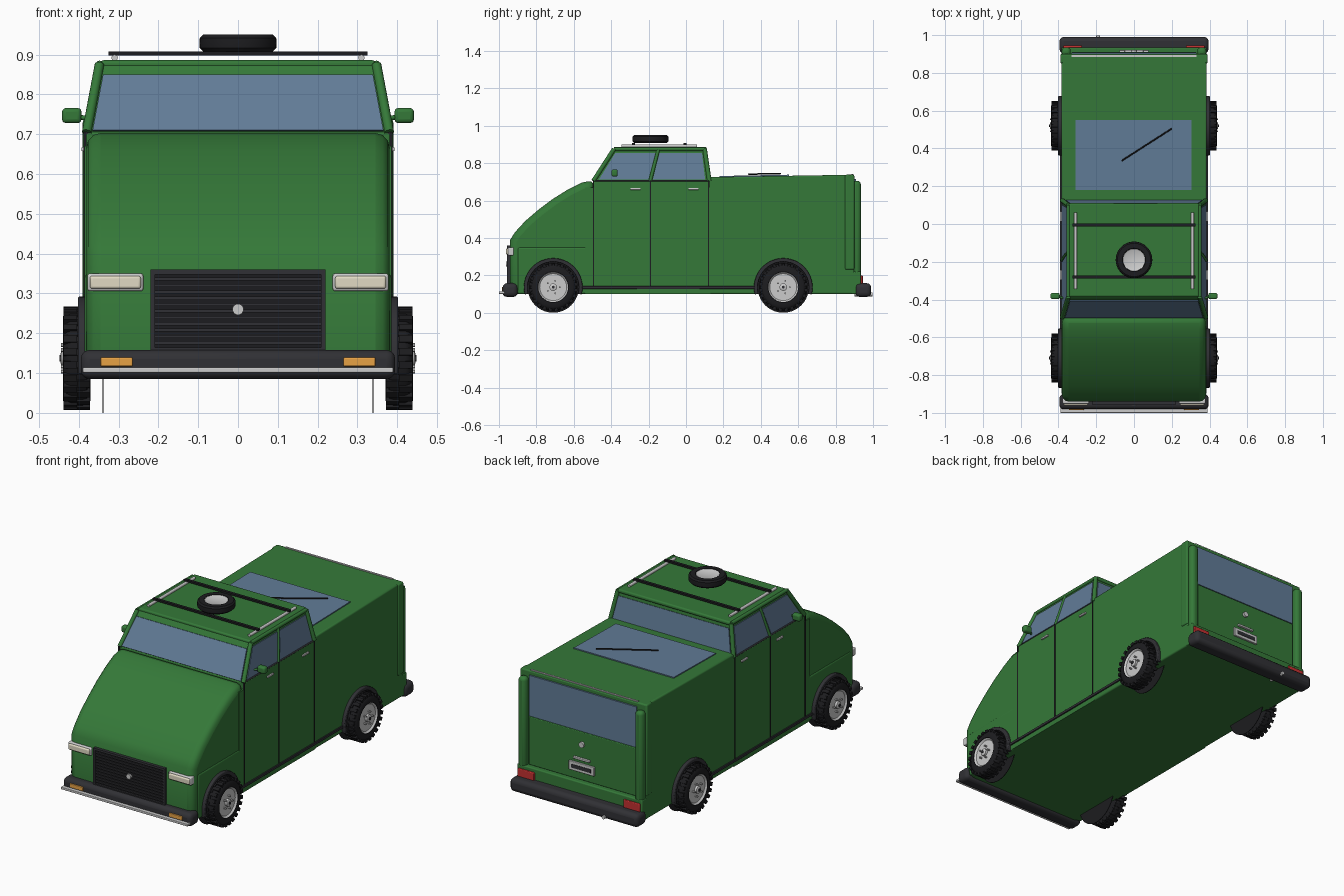
import bpy, bmesh, math
from mathutils import Vector, Matrix

if "Cube" in bpy.data.objects:
    bpy.data.objects.remove(bpy.data.objects["Cube"])

def mat(name, c):
    m = bpy.data.materials.new(name)
    m.diffuse_color = (*c, 1)
    m.use_nodes = True
    m.node_tree.nodes["Principled BSDF"].inputs["Base Color"].default_value = m.diffuse_color
    return m
GREEN = mat("green_paint", (0.035, 0.19, 0.04))
GLASS = mat("glass", (0.12, 0.20, 0.31))
BLACK = mat("rubber", (0.012, 0.012, 0.014))
DARK = mat("dark_trim", (0.03, 0.03, 0.035))
CHROME = mat("chrome", (0.6, 0.6, 0.62))
CREAM = mat("headlight_cream", (0.75, 0.7, 0.55))
AMBER = mat("amber", (0.8, 0.36, 0.06))
RED = mat("red_lens", (0.55, 0.03, 0.03))

def finish(name, bm, m, bevel=0, seg=3):
    bmesh.ops.recalc_face_normals(bm, faces=bm.faces)
    me = bpy.data.meshes.new(name)
    bm.to_mesh(me)
    bm.free()
    ob = bpy.data.objects.new(name, me)
    bpy.context.collection.objects.link(ob)
    me.materials.append(m)
    if bevel:
        b = ob.modifiers.new("bevel", 'BEVEL')
        b.width, b.segments, b.limit_method = bevel, seg, 'ANGLE'
        b.angle_limit = math.radians(40)
    bpy.ops.object.select_all(action='DESELECT')
    ob.select_set(True)
    bpy.context.view_layer.objects.active = ob
    bpy.ops.object.shade_smooth_by_angle(angle=math.radians(35))
    return ob

def box(name, x, y, z, m, bevel=0):
    """box from (min, max) ranges"""
    bm = bmesh.new()
    c = [(a + b) / 2 for a, b in (x, y, z)]
    s = [b - a for a, b in (x, y, z)]
    bmesh.ops.create_cube(bm, size=1, matrix=Matrix.Translation(c) @ Matrix.Diagonal((*s, 1)))
    return finish(name, bm, m, bevel)

def mx(s, a, b):
    return tuple(sorted((s * a, s * b)))

def rod(name, p, q, r, m, n=12):
    p, q = Vector(p), Vector(q)
    d = q - p
    bm = bmesh.new()
    M = Matrix.Translation((p + q) / 2) @ d.to_track_quat('Z', 'Y').to_matrix().to_4x4()
    bmesh.ops.create_cone(bm, cap_ends=True, segments=n, radius1=r, radius2=r, depth=d.length, matrix=M)
    return finish(name, bm, m)

def ball(name, c, r, m):
    bm = bmesh.new()
    bmesh.ops.create_uvsphere(bm, u_segments=16, v_segments=10, radius=r, matrix=Matrix.Translation(c))
    return finish(name, bm, m)

def prism(name, pts, vec, m, bevel=0):
    """solid made by sliding a polygon along vec"""
    bm = bmesh.new()
    f = bm.faces.new([bm.verts.new(p) for p in pts])
    ex = bmesh.ops.extrude_face_region(bm, geom=[f])
    bmesh.ops.translate(bm, vec=vec, verts=[v for v in ex['geom'] if isinstance(v, bmesh.types.BMVert)])
    return finish(name, bm, m, bevel)

def lathe(name, prof, c, axis, m, n=40):
    """turn (radius, height) points around z, then point z along axis"""
    bm = bmesh.new()
    vs = [bm.verts.new((r, 0, h)) for r, h in prof]
    es = [bm.edges.new(e) for e in zip(vs, vs[1:])]
    bmesh.ops.spin(bm, geom=vs + es, axis=(0, 0, 1), cent=(0, 0, 0), angle=2 * math.pi, steps=n)
    bmesh.ops.remove_doubles(bm, verts=bm.verts, dist=1e-5)
    bm.transform(Matrix.Translation(c) @ Vector(axis).to_track_quat('Z', 'Y').to_matrix().to_4x4())
    return finish(name, bm, m)

# Body: rounded nose, door section, rear cargo box and sill block
W = 0.385
nose = [(-0.49, 0.10), (-0.94, 0.10), (-0.94, 0.39), (-0.915, 0.43), (-0.86, 0.49), (-0.79, 0.55),
        (-0.71, 0.61), (-0.63, 0.66), (-0.56, 0.695), (-0.49, 0.71)]
prism("nose_hood", [(-W + 0.004, y, z) for y, z in nose], (2 * W - 0.008, 0, 0), GREEN, 0.035)
box("door_section", (-W, W), (-0.54, 0.13), (0.10, 0.67), GREEN)
box("beltline", (-W, W), (-0.495, 0.13), (0.66, 0.708), GREEN, 0.008)
box("nose_lower", (-W, W), (-0.9, -0.49), (0.10, 0.35), GREEN, 0.01)
prism("cargo_box", [(-W, 0.12, 0.10), (-W, 0.90, 0.10), (-W, 0.90, 0.738), (-W, 0.12, 0.725)], (2 * W, 0, 0), GREEN, 0.008)
box("rear_ledge", (-W, W), (0.88, 0.935), (0.10, 0.22), GREEN, 0.006)
box("cargo_top_trim", (-0.33, 0.33), (0.885, 0.895), (0.735, 0.742), CHROME)

# Cab greenhouse
def cab(u, v, s):
    """point on the cab side: u along y 0..1, v up 0..1"""
    lo, hi = -0.495 + 0.62 * u, -0.385 + 0.485 * u
    return Vector((s * (0.38 - 0.032 * v), lo + (hi - lo) * v, 0.705 + 0.17 * v))
bm = bmesh.new()
for v in (0, 1):
    for u, s in ((0, -1), (1, -1), (1, 1), (0, 1)):
        bm.verts.new(cab(u, v, s))
bmesh.ops.convex_hull(bm, input=bm.verts)
bmesh.ops.dissolve_limit(bm, angle_limit=0.01, verts=bm.verts, edges=bm.edges)
finish("cab_frame", bm, GREEN, 0.006)
box("roof_panel", (-0.345, 0.345), (-0.385, 0.11), (0.865, 0.886), GREEN, 0.008)
for s in (-1, 1):
    for u in (0, 1):
        rod("corner_pillar", cab(u, 0, s), cab(u, 1, s), 0.012, GREEN)
    rod("middle_pillar", cab(0.49, 0, s), cab(0.49, 1, s), 0.009, GREEN)
    rod("roof_side_rail", cab(0, 1, s), cab(1, 1, s), 0.010, GREEN)
    rod("window_sill_seal", cab(0, 0, s), cab(1, 0, s), 0.005, DARK)
    for nm, a, b in (("front_side_window", 0.04, 0.47), ("rear_side_window", 0.51, 0.965)):
        q = [cab(a, 0.04, s), cab(b, 0.04, s), cab(b, 0.88, s), cab(a, 0.88, s)]
        prism(nm, q, (s * 0.004, 0, 0), GLASS)
for nm, u, d in (("windscreen", 0, -1), ("cab_rear_window", 1, 1)):
    q = []
    for v, s in ((0.02, -1), (0.02, 1), (0.84, 1), (0.84, -1)):
        p = cab(u, v, s)
        p.x -= s * 0.014
        q.append(p)
    prism(nm, q, (0, d * 0.006, 0.002), GLASS)

# Cargo roof window and wiper
prism("cargo_roof_window", [(-0.31, 0.18, 0.722), (0.305, 0.18, 0.722), (0.305, 0.55, 0.729), (-0.31, 0.55, 0.729)],
      (0, 0, 0.009), GLASS)
rod("wiper", (-0.065, 0.335, 0.741), (0.2, 0.505, 0.744), 0.004, BLACK, 8)

# Rear end
box("rear_window", (-0.33, 0.33), (0.895, 0.908), (0.49, 0.715), GLASS)
box("tailgate", (-0.33, 0.33), (0.895, 0.910), (0.22, 0.487), GREEN, 0.004)
box("plate", (-0.078, 0.078), (0.905, 0.920), (0.265, 0.315), CHROME, 0.003)
box("plate_inset", (-0.06, 0.06), (0.918, 0.922), (0.28, 0.30), DARK)
box("tailgate_handle", (-0.05, 0.05), (0.905, 0.922), (0.333, 0.345), CHROME, 0.003)
rod("tailgate_knob", (0, 0.905, 0.42), (0, 0.922, 0.42), 0.015, CHROME, 20)
rod("exhaust_tip", (-0.19, 0.9, 0.098), (-0.19, 0.998, 0.098), 0.01, CHROME)

# Bumpers and nose fittings
box("front_bumper", (-0.395, 0.395), (-0.98, -0.90), (0.085, 0.158), DARK, 0.022)
box("front_bumper_strip", (-0.39, 0.39), (-1.0, -0.97), (0.101, 0.114), CHROME, 0.003)
box("rear_bumper", (-0.395, 0.395), (0.905, 0.99), (0.085, 0.158), DARK, 0.022)
box("grille_back", (-0.21, 0.21), (-0.946, -0.93), (0.155, 0.355), BLACK)
for x0, x1, z0, z1 in ((-0.22, 0.22, 0.348, 0.36), (-0.22, 0.22, 0.152, 0.164),
                       (-0.22, -0.208, 0.152, 0.36), (0.208, 0.22, 0.152, 0.36)):
    box("grille_frame", (x0, x1), (-0.957, -0.93), (z0, z1), DARK)
for i in range(11):
    z = 0.172 + i * 0.016
    box("grille_slat", (-0.21, 0.21), (-0.953, -0.94), (z, z + 0.008), DARK)
rod("grille_boss", (0, -0.94, 0.26), (0, -0.962, 0.26), 0.014, CHROME, 20)

def wheel(y, s):
    c, ax = (s * 0.37, y, 0.137), (s, 0, 0)
    lathe("tyre", [(0.07, 0), (0.105, 0), (0.122, 0.01), (0.125, 0.02), (0.125, 0.05), (0.12, 0.06),
                   (0.105, 0.07), (0.082, 0.07), (0.078, 0.06)], c, ax, BLACK)
    lathe("wheel_rim", [(0, 0.06), (0.072, 0.06), (0.08, 0.068), (0.082, 0.062)], c, ax, CHROME)
    lathe("hub_cap", [(0.02, 0.06), (0.02, 0.072), (0.012, 0.076), (0, 0.076)], c, ax, CHROME, 20)
    rod("hub_bolt", (s * 0.44, y, 0.137), (s * 0.449, y, 0.137), 0.008, DARK, 10)
    bm = bmesh.new()
    for i in range(24):
        for k in (0, 1):
            a = 2 * math.pi * (i + k / 2) / 24
            M = (Matrix.Translation((s * (0.3885 + 0.033 * k), y, 0.137)) @ Matrix.Rotation(a, 4, 'X')
                 @ Matrix.Translation((0, 0, 0.122)) @ Matrix.Diagonal((0.033, 0.018, 0.016, 1)))
            bmesh.ops.create_cube(bm, size=1, matrix=M)
    finish("tyre_tread", bm, BLACK)
    for i in range(5):
        a = 2 * math.pi * i / 5
        p = Vector((s * 0.425, y + 0.035 * math.cos(a), 0.137 + 0.035 * math.sin(a)))
        rod("lug_nut", p, p + Vector((s * 0.02, 0, 0)), 0.005, CHROME, 6)
    rod("inner_disc", (s * 0.338, y, 0.137), (s * 0.341, y, 0.137), 0.137, BLACK, 40)
    # flared arch: half ring
    ang = [math.radians(-14 + 208 * i / 28) for i in range(29)]
    ring = [(s * 0.375, y + r * math.cos(a), 0.135 + r * math.sin(a))
            for r, seq in ((0.157, ang), (0.137, ang[::-1])) for a in seq]
    prism("wheel_arch", ring, (s * 0.027, 0, 0), DARK, 0.004)
    gap = [(s * 0.375, y + 0.14 * math.cos(a), 0.135 + 0.14 * math.sin(a)) for a in ang]
    prism("wheel_well", gap, (s * 0.012, 0, 0), BLACK)

for s in (-1, 1):
    for y in (-0.71, 0.52):
        wheel(y, s)
    # Lamps
    box("headlight_rim", mx(s, 0.238, 0.378), (-0.952, -0.92), (0.306, 0.35), CHROME, 0.006)
    box("headlight", mx(s, 0.244, 0.372), (-0.962, -0.93), (0.312, 0.344), CREAM, 0.006)
    box("indicator", mx(s, 0.265, 0.345), (-0.985, -0.97), (0.117, 0.139), AMBER, 0.003)
    box("tail_light", mx(s, 0.275, 0.375), (0.925, 0.945), (0.155, 0.2), RED, 0.004)
    # Rear corner posts
    box("rear_post", mx(s, 0.335, 0.383), (0.89, 0.935), (0.2, 0.705), GREEN, 0.018)
    box("rear_side_post", mx(s, 0.37, 0.39), (0.85, 0.9), (0.23, 0.738), GREEN, 0.008)
    # Door seams, sill, handles
    for y in (-0.495, -0.19, 0.12):
        box("door_seam", mx(s, 0.38, 0.3875), (y - 0.003, y + 0.003), (0.14, 0.705), BLACK)
    box("sill_strip", mx(s, 0.38, 0.392), (-0.57, 0.38), (0.127, 0.142), DARK, 0.003)
    for y in (-0.27, 0.04):
        box("door_handle", mx(s, 0.38, 0.393), (y - 0.027, y + 0.027), (0.657, 0.668), CHROME, 0.003)
    # Mirror
    rod("mirror_arm", (s * 0.36, -0.4, 0.735), (s * 0.405, -0.38, 0.745), 0.006, GREEN)
    box("mirror", mx(s, 0.393, 0.442), (-0.398, -0.365), (0.728, 0.766), GREEN, 0.01)
    # Roof rack rails
    rod("rack_rail", (s * 0.31, -0.345, 0.892), (s * 0.31, 0.06, 0.892), 0.008, CHROME)
for y in (-0.28, -0.005):
    box("rack_crossbar", (-0.325, 0.325), (y - 0.008, y + 0.008), (0.898, 0.908), BLACK)

# Spare wheel on roof
lathe("spare_tyre", [(0.055, 0), (0.088, 0), (0.096, 0.008), (0.097, 0.02), (0.096, 0.034), (0.088, 0.042),
                     (0.062, 0.042), (0.058, 0.034)], (0, -0.19, 0.908), (0, 0, 1), BLACK)
lathe("spare_rim", [(0, 0.036), (0.052, 0.036), (0.059, 0.04), (0.059, 0.0), (0, 0)], (0, -0.19, 0.908), (0, 0, 1), CHROME)
